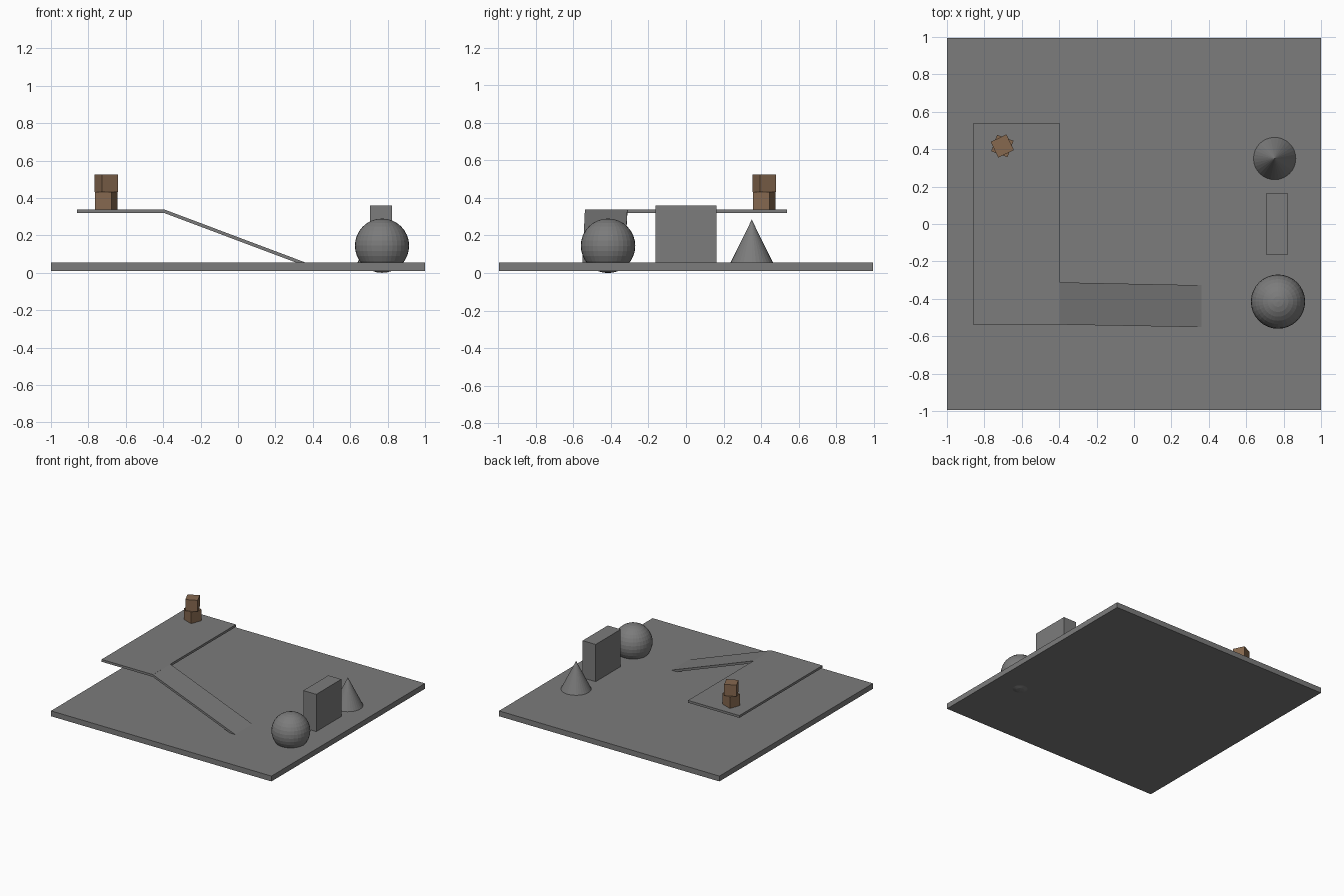
import bpy, bmesh
from math import radians
from mathutils import Matrix

if "Cube" in bpy.data.objects:
    bpy.data.objects.remove(bpy.data.objects["Cube"])


def material(name, rgb):
    m = bpy.data.materials.new(name)
    m.diffuse_color = (*rgb, 1)
    m.use_nodes = True
    m.node_tree.nodes["Principled BSDF"].inputs["Base Color"].default_value = m.diffuse_color
    return m


GREY = material("stone grey", (0.2, 0.2, 0.2))
BROWN = material("wood brown", (0.238, 0.139, 0.078))


def finish(name, bm, mat):
    bmesh.ops.recalc_face_normals(bm, faces=bm.faces)
    me = bpy.data.meshes.new(name)
    bm.to_mesh(me)
    bm.free()
    me.materials.append(mat)
    ob = bpy.data.objects.new(name, me)
    bpy.context.collection.objects.link(ob)
    return ob


def box(name, centre, size, mat, turn=0):
    bm = bmesh.new()
    bmesh.ops.create_cube(bm, size=1, matrix=Matrix.Translation(centre)
                          @ Matrix.Rotation(radians(turn), 4, 'Z')
                          @ Matrix.Diagonal((*size, 1)))
    return finish(name, bm, mat)


# ground slab
box("base", (0, 0, 0.033), (2, 1.99, 0.044), GREY)

# raised deck
box("platform", (-0.628, 0, 0.33), (0.466, 1.076, 0.019), GREY)

# sloping ramp from the deck down into the slab, slightly skewed in y
bm = bmesh.new()
rings = []
for x, z, y0, y1 in ((-0.395, 0.339, -0.538, -0.312), (0.39, 0.044, -0.552, -0.328)):
    rings.append([bm.verts.new((x, y, h)) for y, h in
                  ((y0, z), (y1, z), (y1, z - 0.019), (y0, z - 0.019))])
for ring in rings:
    bm.faces.new(ring)
for i in range(4):
    j = (i + 1) % 4
    bm.faces.new((rings[0][i], rings[0][j], rings[1][j], rings[1][i]))
finish("ramp", bm, GREY)

# obstacles: block, cone and ball
box("block", (0.765, 0, 0.2), (0.118, 0.325, 0.32), GREY)

bm = bmesh.new()
bmesh.ops.create_cone(bm, cap_ends=True, segments=32, radius1=0.12, radius2=0,
                      depth=0.243, matrix=Matrix.Translation((0.752, 0.35, 0.1625)))
finish("cone", bm, GREY)

bm = bmesh.new()
bmesh.ops.create_uvsphere(bm, u_segments=32, v_segments=16, radius=0.145,
                          matrix=Matrix.Translation((0.77, -0.415, 0.145)))
finish("ball", bm, GREY)

# two stacked crates, twisted against each other
for name, z, turn in (("lower_crate", 0.386, -20), ("upper_crate", 0.479, 25.5)):
    box(name, (-0.704, 0.417, z), (0.093, 0.093, 0.093), BROWN, turn)
